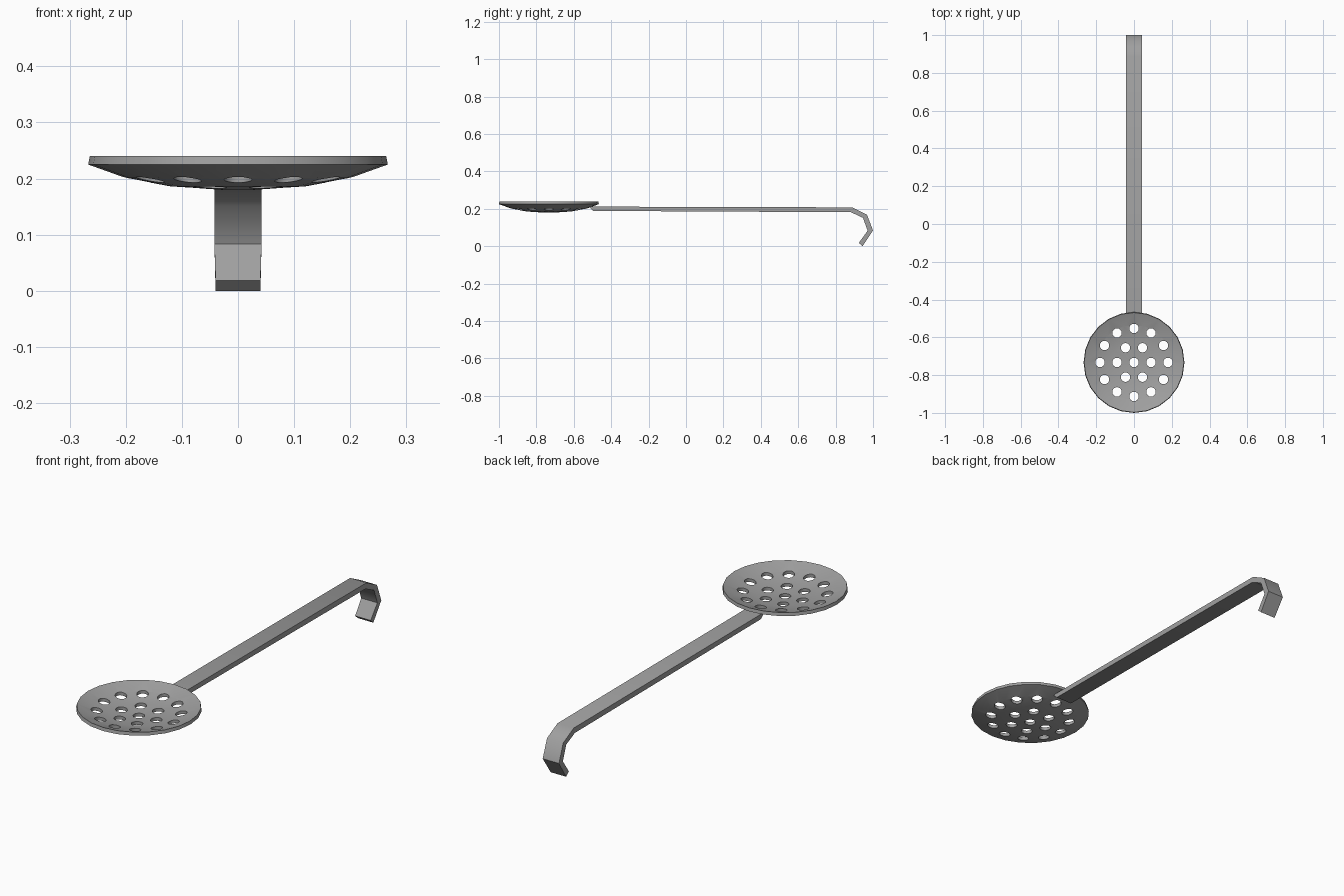
import bpy, bmesh, math

if "Cube" in bpy.data.objects:
    bpy.data.objects.remove(bpy.data.objects["Cube"])

steel = bpy.data.materials.new("steel grey")
steel.diffuse_color = (0.35, 0.35, 0.35, 1)
steel.use_nodes = True
steel.node_tree.nodes["Principled BSDF"].inputs["Base Color"].default_value = steel.diffuse_color

CY = -0.733      # dish centre
SIDES = 24


def make_object(name, bm):
    bmesh.ops.recalc_face_normals(bm, faces=bm.faces)
    mesh = bpy.data.meshes.new(name)
    bm.to_mesh(mesh)
    bm.free()
    mesh.materials.append(steel)
    obj = bpy.data.objects.new(name, mesh)
    bpy.context.collection.objects.link(obj)
    return obj


def smooth(obj, angle):
    bpy.ops.object.select_all(action='DESELECT')
    obj.select_set(True)
    bpy.context.view_layer.objects.active = obj
    bpy.ops.object.shade_smooth_by_angle(angle=math.radians(angle))


# Dish: shallow bowl profile spun round its centre
profile = [(0, 0.178), (0.12, 0.186), (0.2, 0.201), (0.267, 0.225),
           (0.264, 0.24), (0.2, 0.216), (0.12, 0.201), (0, 0.193)]
bm = bmesh.new()
rings = []
for r, z in profile:
    n = SIDES if r else 1
    rings.append([bm.verts.new((r * math.cos(math.tau * i / SIDES),
                                CY + r * math.sin(math.tau * i / SIDES), z))
                  for i in range(n)])
for a, b in zip(rings, rings[1:]):
    for i in range(SIDES):
        j = (i + 1) % SIDES
        quad = [a[i % len(a)], a[j % len(a)], b[j % len(b)], b[i % len(b)]]
        bm.faces.new(list(dict.fromkeys(quad)))
dish = make_object("perforated_dish", bm)

# Hole cutters: one in the middle, rings of 6 and 12
bm = bmesh.new()
for count, radius in ((1, 0), (6, 0.09), (12, 0.18)):
    for i in range(count):
        a = math.tau * i / count
        res = bmesh.ops.create_cone(bm, cap_ends=True, segments=16, radius1=0.025,
                                    radius2=0.025, depth=0.3)
        bmesh.ops.translate(bm, verts=res["verts"],
                            vec=(radius * math.cos(a), CY + radius * math.sin(a), 0.2))
cutter = make_object("hole_cutter", bm)
cutter.hide_render = True
mod = dish.modifiers.new("holes", 'BOOLEAN')
mod.operation = 'DIFFERENCE'
mod.solver = 'EXACT'
mod.object = cutter
bpy.context.view_layer.objects.active = dish
bpy.ops.object.modifier_apply(modifier=mod.name)
bpy.data.objects.remove(cutter)
smooth(dish, 35)

# Handle: flat bar with a bent hook, (y, z) of outer and inner edge, half width
stations = [((-0.52, 0.212), (-0.495, 0.189), 0.042), ((0.89, 0.208), (0.882, 0.182), 0.042),
            ((0.968, 0.168), (0.946, 0.152), 0.042), ((1.0, 0.084), (0.971, 0.083), 0.042),
            ((0.944, 0.0), (0.924, 0.018), 0.04)]
bm = bmesh.new()
loops = []
for (yo, zo), (yi, zi), w in stations:
    loops.append([bm.verts.new(c) for c in
                  ((-w, yo, zo), (w, yo, zo), (w, yi, zi), (-w, yi, zi))])
for a, b in zip(loops, loops[1:]):
    for i in range(4):
        j = (i + 1) % 4
        bm.faces.new((a[i], a[j], b[j], b[i]))
bm.faces.new(loops[0])
bm.faces.new(loops[-1])
handle = make_object("hooked_handle", bm)
smooth(handle, 45)
